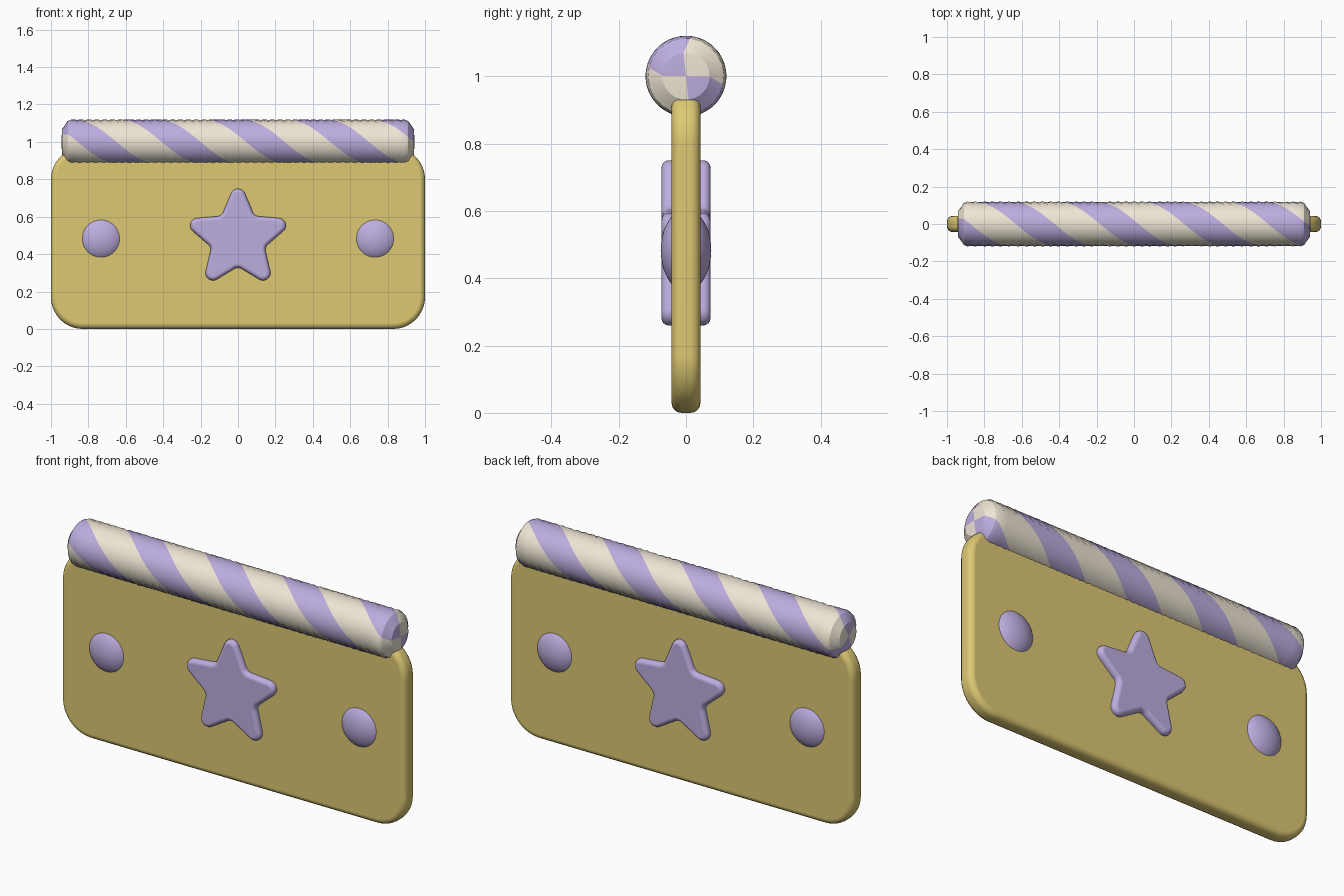
import bpy, bmesh, math
from mathutils import Vector

if "Cube" in bpy.data.objects:
    bpy.data.objects.remove(bpy.data.objects["Cube"])


def material(name, rgb):
    m = bpy.data.materials.new(name)
    m.diffuse_color = (*rgb, 1)
    m.use_nodes = True
    m.node_tree.nodes["Principled BSDF"].inputs["Base Color"].default_value = m.diffuse_color
    return m


GOLD = material("gold", (0.72, 0.58, 0.17))
LILAC = material("lilac", (0.51, 0.42, 0.74))
CREAM = material("cream", (0.86, 0.79, 0.66))


def finish(bm, name, mats, angle=35):
    bmesh.ops.recalc_face_normals(bm, faces=bm.faces)
    me = bpy.data.meshes.new(name)
    bm.to_mesh(me)
    bm.free()
    ob = bpy.data.objects.new(name, me)
    bpy.context.collection.objects.link(ob)
    for m in mats:
        me.materials.append(m)
    bpy.ops.object.select_all(action='DESELECT')
    ob.select_set(True)
    bpy.context.view_layer.objects.active = ob
    bpy.ops.object.shade_smooth_by_angle(angle=math.radians(angle))
    return ob


def rounded(corners, segs=8):
    """Replace each (x, z, radius) corner by an arc."""
    out, n = [], len(corners)
    for i, (x, z, r) in enumerate(corners):
        p = Vector((x, z))
        u = (Vector(corners[i - 1][:2]) - p).normalized()
        v = (Vector(corners[(i + 1) % n][:2]) - p).normalized()
        h = u.angle(v) / 2
        c = p + (u + v).normalized() * r / math.sin(h)
        a = p + u * r / math.tan(h) - c
        b = p + v * r / math.tan(h) - c
        for k in range(segs + 1):
            d = a.lerp(b, k / segs)
            # even steps along the arc
            t = (k / segs - 0.5) * (math.pi - 2 * h)
            mid, side = (a + b).normalized(), (b - a).normalized()
            d = (mid * math.cos(t) + side * math.sin(t)) * r
            out.append(c + d)
    return out


def slab(name, outline, half, bevel, mat):
    """Outline in the xz plane, thickened along y, with a rounded rim."""
    bm = bmesh.new()
    f = bm.faces.new([bm.verts.new((p.x, -half, p.y)) for p in outline])
    ext = bmesh.ops.extrude_face_region(bm, geom=[f], use_keep_orig=True)
    bmesh.ops.translate(bm, vec=(0, 2 * half, 0),
                        verts=[g for g in ext["geom"] if isinstance(g, bmesh.types.BMVert)])
    bmesh.ops.recalc_face_normals(bm, faces=bm.faces)
    rim = [e for e in bm.edges if abs(e.verts[0].co.y - e.verts[1].co.y) < 1e-6]
    bmesh.ops.bevel(bm, geom=rim, offset=bevel, segments=4, profile=0.5, affect='EDGES')
    ob = finish(bm, name, [mat])
    ob.modifiers.new("even_shading", 'WEIGHTED_NORMAL')


# Flat panel with rounded corners
slab("panel", rounded([(-1, 0, 0.17), (1, 0, 0.17), (1, 0.97, 0.17), (-1, 0.97, 0.17)], 10),
     0.043, 0.03, GOLD)

# Star passing through the panel
star = []
for i in range(10):
    r, fillet = ((0.33, 0.04), (0.15, 0.035))[i % 2]
    a = math.pi / 2 + i * math.pi / 5
    star.append((r * math.cos(a), 0.483 + r * math.sin(a), fillet))
slab("star", rounded(star, 6), 0.073, 0.022, LILAC)

# Domed buttons on both sides
for side, label in ((-1, "left"), (1, "right")):
    bm = bmesh.new()
    bmesh.ops.create_uvsphere(bm, u_segments=40, v_segments=20, radius=1)
    for v in bm.verts:
        x, y, z = v.co
        v.co = (side * 0.733 + 0.122 * x, 0.075 * z, 0.483 + 0.122 * y)
    finish(bm, "button_" + label, [LILAC])

# Twisted two-colour roller: mesh columns follow the spiral
PITCH, STEPS, LILAC_ARC = 0.9, 6, 83
columns = []
for start, arc in ((0, LILAC_ARC), (LILAC_ARC, 180 - LILAC_ARC)):
    columns += [start + arc * k / STEPS for k in range(STEPS)]
columns += [c + 180 for c in columns]
cap = [(0.89, 0.12), (0.91, 0.112), (0.94, 0.07)]
profile = [(-x, r) for x, r in reversed(cap)]
profile += [(-0.89 + 1.78 * k / 40, 0.12) for k in range(1, 40)] + cap
bm = bmesh.new()
rings = []
for x, r in profile:
    phase = 80 + 360 * (x - 0.9) / PITCH
    ring = []
    for c in columns:
        a = math.radians(phase + c)
        ring.append(bm.verts.new((x, r * math.cos(a), 1 + r * math.sin(a))))
    rings.append(ring)
ends = [bm.verts.new((s * 0.945, 0, 1)) for s in (-1, 1)]
n = len(columns)
for j in range(n):
    k = (j + 1) % n
    faces = [bm.faces.new((p[j], p[k], q[k], q[j])) for p, q in zip(rings, rings[1:])]
    faces += [bm.faces.new((rings[0][j], rings[0][k], ends[0])),
              bm.faces.new((rings[-1][j], rings[-1][k], ends[1]))]
    for f in faces:
        f.material_index = (j // STEPS) % 2
finish(bm, "striped_roller", [LILAC, CREAM], 30)
